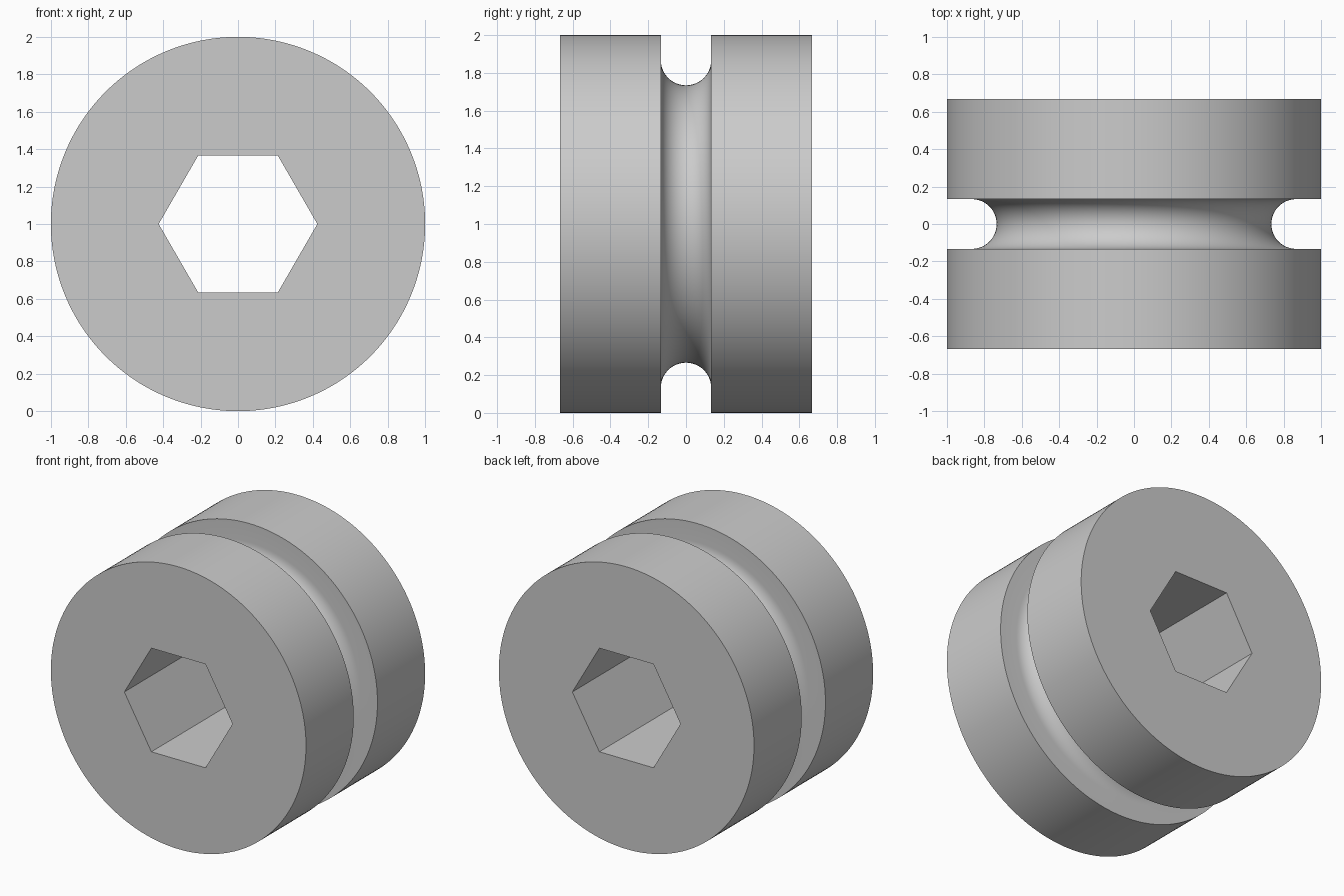
import bpy
import bmesh
from math import cos, sin, pi, radians

cube = bpy.data.objects.get("Cube")
if cube:
    bpy.data.objects.remove(cube)

SIDES = 6
PER_SIDE = 32
SEGMENTS = SIDES * PER_SIDE
RADIUS, HALF_WIDTH = 1.0, 0.667
GROOVE = 0.133
HEX_RADIUS = 0.424
ARC_STEPS = 24

# Plain grey material
grey = bpy.data.materials.new("plain grey")
grey.use_nodes = True
colour = (0.6, 0.6, 0.6, 1)
grey.diffuse_color = colour
grey.node_tree.nodes["Principled BSDF"].inputs["Base Color"].default_value = colour

bm = bmesh.new()


def ring(radius, y, count):
    """Circle of vertices around the wheel axis."""
    angles = [2 * pi * i / count for i in range(count)]
    return [bm.verts.new((radius * cos(a), y, 1 + radius * sin(a))) for a in angles]


def bridge(a, b):
    """Quads between two rings of equal size."""
    for i in range(len(a)):
        j = (i + 1) % len(a)
        bm.faces.new((a[i], a[j], b[j], b[i]))


# Rim profile: front rim, straight groove walls with a half-round floor, back rim
profile = [(RADIUS, -HALF_WIDTH), (RADIUS, -GROOVE)]
for k in range(ARC_STEPS + 1):
    t = pi * k / ARC_STEPS
    profile.append((RADIUS - GROOVE - GROOVE * sin(t), -GROOVE * cos(t)))
profile += [(RADIUS, GROOVE), (RADIUS, HALF_WIDTH)]

rings = [ring(r, y, SEGMENTS) for r, y in profile]
for a, b in zip(rings, rings[1:]):
    bridge(a, b)

# Hexagonal through-hole
hex_front = ring(HEX_RADIUS, -HALF_WIDTH, SIDES)
hex_back = ring(HEX_RADIUS, HALF_WIDTH, SIDES)
bridge(hex_front, hex_back)

# Flat end faces between the rim and the hole
for outer, inner in ((rings[0], hex_front), (rings[-1], hex_back)):
    for s in range(SIDES):
        arc = [outer[(s * PER_SIDE + i) % SEGMENTS] for i in range(PER_SIDE + 1)]
        bm.faces.new(arc + [inner[(s + 1) % SIDES], inner[s]])

bmesh.ops.recalc_face_normals(bm, faces=bm.faces)
mesh = bpy.data.meshes.new("grooved_roller")
bm.to_mesh(mesh)
bm.free()
mesh.materials.append(grey)

roller = bpy.data.objects.new("grooved_roller", mesh)
bpy.context.collection.objects.link(roller)

# Smooth rim and groove, sharp edges elsewhere
bpy.ops.object.select_all(action="DESELECT")
roller.select_set(True)
bpy.context.view_layer.objects.active = roller
bpy.ops.object.shade_smooth_by_angle(angle=radians(30))
